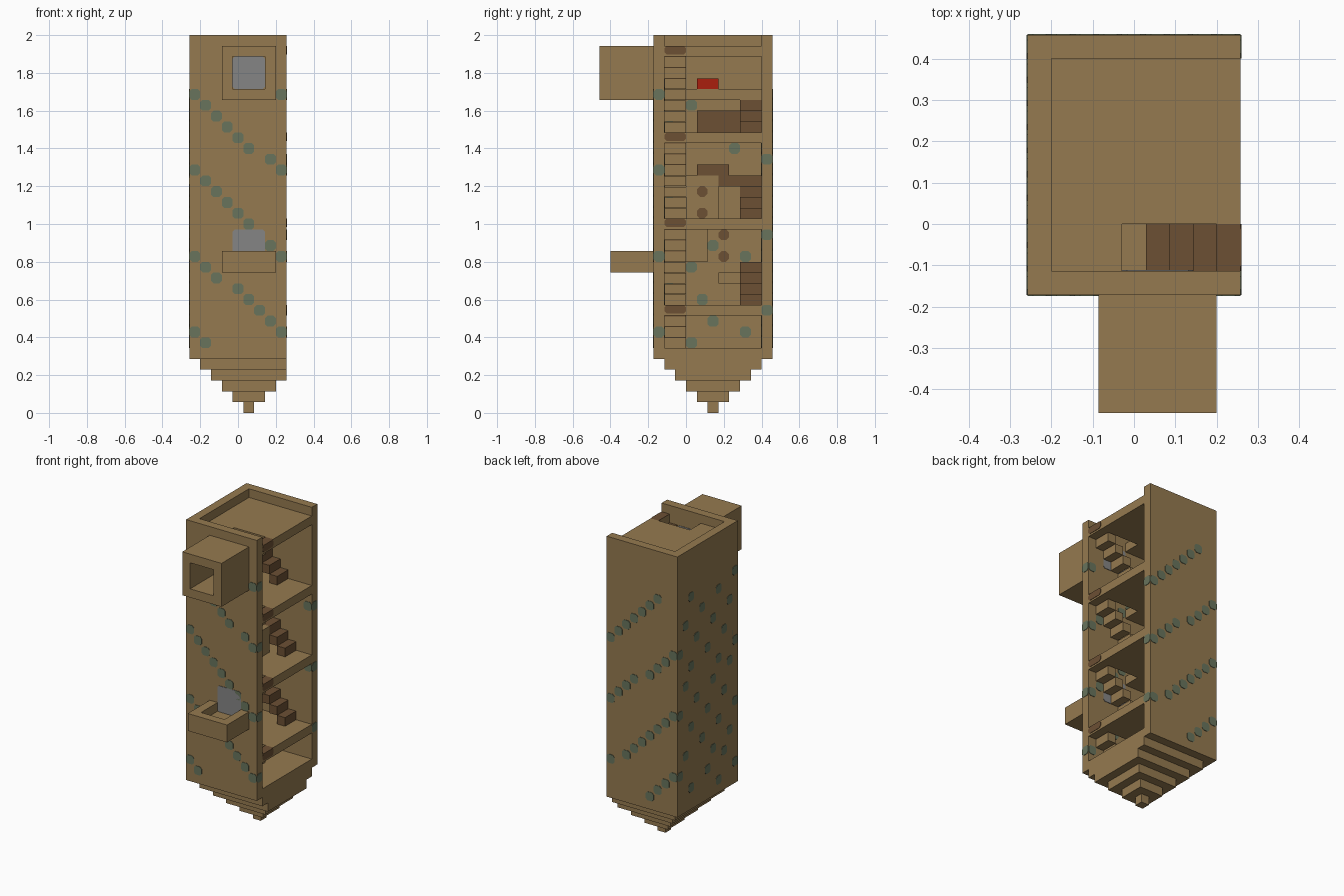
import bpy, bmesh
from mathutils import Vector

if "Cube" in bpy.data.objects:
    bpy.data.objects.remove(bpy.data.objects["Cube"], do_unlink=True)

U = 2 / 35                                # one block
ORIGIN = Vector((-4.5 * U, -8 * U, 0))    # grid corner


def material(name, rgb):
    m = bpy.data.materials.new(name)
    m.use_nodes = True
    m.diffuse_color = (*rgb, 1)
    m.node_tree.nodes["Principled BSDF"].inputs["Base Color"].default_value = (*rgb, 1)
    return m


TAN = material("tan stone", (0.3, 0.195, 0.08))
BROWN = material("dark wood", (0.15, 0.08, 0.034))
GREEN = material("moss", (0.138, 0.174, 0.107))
GREY = material("iron", (0.235, 0.235, 0.235))
RED = material("red cloth", (0.4, 0.013, 0.004))


def finish(name, bm, mat):
    bmesh.ops.recalc_face_normals(bm, faces=bm.faces)
    me = bpy.data.meshes.new(name)
    bm.to_mesh(me)
    bm.free()
    me.materials.append(mat)
    ob = bpy.data.objects.new(name, me)
    bpy.context.collection.objects.link(ob)
    return ob


def add_box(bm, lo, hi):
    made = bmesh.ops.create_cube(bm, size=1)["verts"]
    for v in made:
        v.co = ORIGIN + U * Vector([hi[a] if v.co[a] > 0 else lo[a] for a in range(3)])


def blocks(name, mat, *spans):
    """Joined boxes, each given as x, y, z ranges in block units."""
    bm = bmesh.new()
    for x, y, z in spans:
        add_box(bm, (x[0], y[0], z[0]), (x[1], y[1], z[1]))
    return finish(name, bm, mat)


def add_plate(bm, axis, level, centre, size=(1, 1), cut=0.22, out=1):
    """Thin plate with clipped corners, standing just proud of a wall."""
    a, b = [n for n in range(3) if n != axis]
    w, h = size[0] / 2, size[1] / 2
    ring = [(-w, -h + cut), (-w + cut, -h), (w - cut, -h), (w, -h + cut),
            (w, h - cut), (w - cut, h), (-w + cut, h), (-w, h - cut)]
    rows = []
    for depth in (level, level + out * 0.05):
        row = []
        for p, q in ring:
            c = Vector((0, 0, 0))
            c[axis], c[a], c[b] = depth, centre[0] + p, centre[1] + q
            row.append(bm.verts.new(ORIGIN + U * c))
        rows.append(row)
    bm.faces.new(rows[0])
    bm.faces.new(rows[1])
    for n in range(8):
        m = (n + 1) % 8
        bm.faces.new((rows[0][n], rows[0][m], rows[1][m], rows[1][n]))


# Shell: three walls, open on one side
blocks("front_wall", TAN, ((0, 9), (5, 6), (5, 35)))
blocks("back_wall", TAN, ((0, 9), (15, 16), (5, 35)))
blocks("side_wall", TAN, ((0, 1), (6, 15), (5, 35)))
blocks("base_floor", TAN, ((1, 9), (6, 15), (5, 6)))

# Stepped point underneath
for n in range(5):
    blocks("base_step", TAN, ((5 - n, min(6 + n, 9)), (10 - n, 11 + n), (n, n + 1)))

# Floors with a stairwell
for z in (9, 17, 25, 33):
    blocks("floor_slab", TAN, ((1, 9), (8, 15), (z, z + 1)), ((1, 4), (6, 8), (z, z + 1)))

# Main stairs along the front wall
for top in (9, 17, 25, 33):
    for i in range(1, 9):
        z = top - 8 + i
        if z < 6:
            continue
        if i < 8:
            blocks("stair_step", TAN, ((i, i + 1), (6, 8), (z, z + 0.95)))
        else:
            bm = bmesh.new()
            add_plate(bm, 0, 9, (7, z + 0.6), (2, 0.8))
            finish("stair_end", bm, BROWN)
            blocks("stair_step", TAN, ((i, i + 1), (6, 8), (z, z + 0.95)))
        if i > 4:
            blocks("stair_tread", BROWN, ((i, i + 1), (6, 8), (z + 0.95, z + 1)))

# Upper lookout box, hollow through the front
blocks("lookout_box", TAN,
       ((3, 8), (0, 5), (29, 30)), ((3, 8), (0, 5), (33, 34)),
       ((3, 4), (0, 5), (30, 33)), ((7, 8), (0, 5), (30, 33)))

# Lower balcony trough
blocks("balcony", TAN,
       ((3, 8), (1, 5), (13, 14)), ((3, 8), (1, 2), (14, 15)),
       ((3, 4), (2, 5), (14, 15)), ((7, 8), (2, 5), (14, 15)))

# Iron panels behind both
for name, z in (("lookout_panel", 30), ("balcony_panel", 14)):
    bm = bmesh.new()
    for level, out in ((5, -1), (6, 1)):
        add_plate(bm, 1, level, (5.5, z + 1.5), (3, 3), 0.2, out)
    finish(name, bm, GREY)

# Top room: loft, bed, cabinet
blocks("top_loft", TAN, ((1, 4), (8, 15), (29, 30)))
blocks("bed", RED, ((1, 4), (9, 11), (30, 31)))
blocks("top_cabinet", BROWN, ((1, 3), (9, 13), (26, 28)))

# Middle room: partition and shelves
blocks("middle_partition", TAN, ((1, 4), (8, 11), (18, 22)), ((1, 5), (11, 13), (18, 21)))
blocks("middle_shelf", BROWN, ((1, 4), (9, 12), (22, 23)), ((1, 4), (11, 13), (21, 22)))

# Lower room: wall cupboard and ledge
blocks("lower_cupboard", TAN, ((1, 3), (8, 10), (14, 17)))
blocks("lower_ledge", TAN, ((1, 4), (11, 13), (12, 13)))

# Small back stairs in each room
for base, count in ((10, 4), (18, 4), (26, 3)):
    for n in range(count):
        blocks("back_stair", BROWN,
               ((count + 2 - n, count + 3 - n), (13, 15), (base + n, base + n + 1)))

# Round wooden knobs
bm = bmesh.new()
for x, y, zs in ((4, 9.5, (18.5, 20.5)), (1, 11.5, (14.5, 16.5))):
    for z in zs:
        add_plate(bm, 0, x, (y, z), cut=0.3)
finish("wood_knobs", bm, BROWN)

# Moss patches in diagonal runs, shifting with height
bm = bmesh.new()
for k in range(6, 30):
    for i in range(9):
        front = (i + k) % 8 == 7 - k // 12
        back = (i + k) % 8 == (1 - k // 10) % 8
        for hit, j in ((front, 5), (back, 15)):
            if not hit:
                continue
            add_plate(bm, 1, j, (i + 0.5, k + 0.5), out=-1)
            add_plate(bm, 1, j + 1, (i + 0.5, k + 0.5))
            if i == 8:
                add_plate(bm, 0, 9, (j + 0.5, k + 0.5))
    for j in range(5, 16):
        if (j + 3 * k) % 8 == (2 - 3 * (k // 10)) % 8:
            add_plate(bm, 0, 0, (j + 0.5, k + 0.5), out=-1)
            if 5 < j < 15:
                add_plate(bm, 0, 1, (j + 0.5, k + 0.5))
finish("moss_patches", bm, GREEN)
